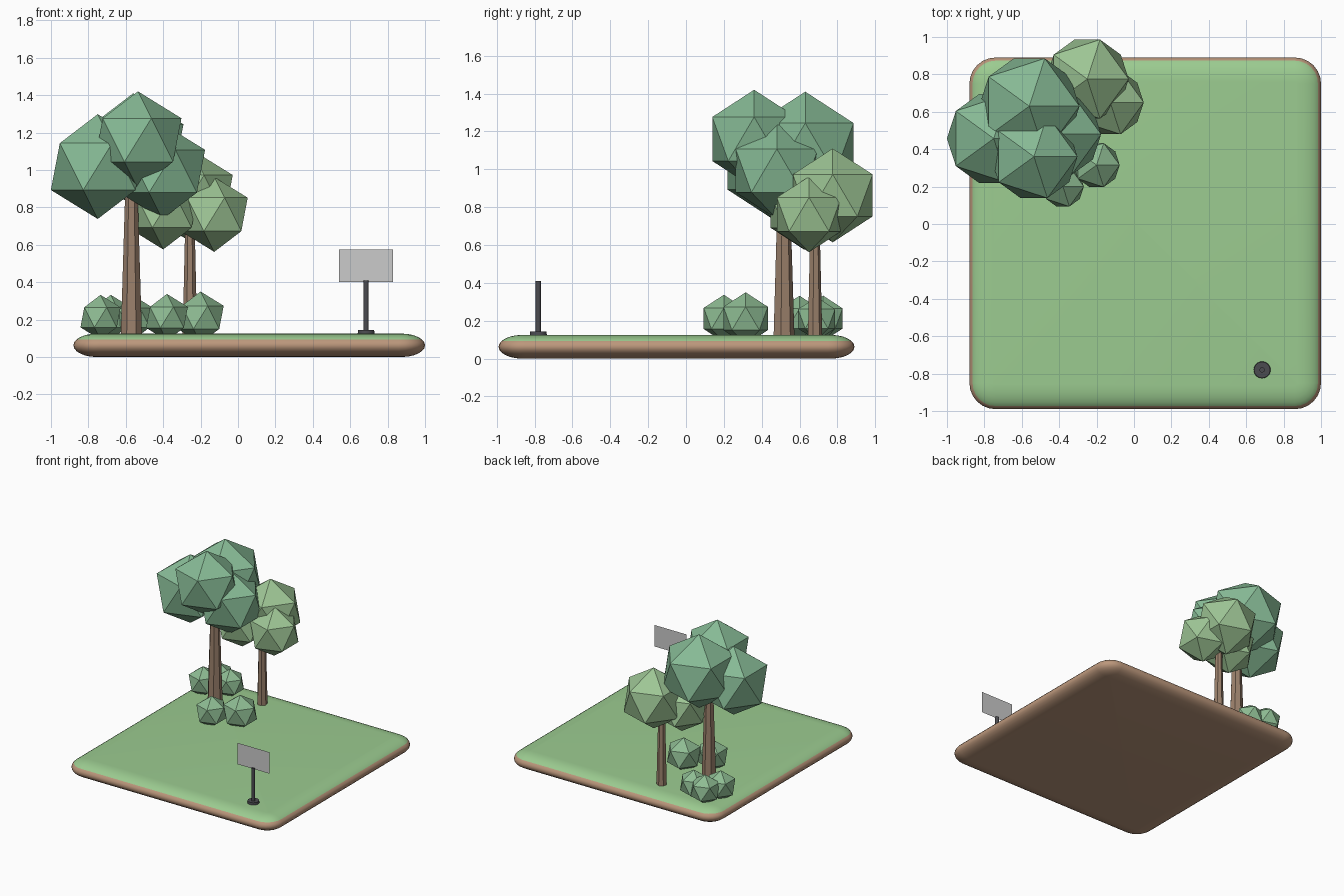
import bpy, bmesh, math

if "Cube" in bpy.data.objects:
    bpy.data.objects.remove(bpy.data.objects["Cube"])


def material(name, rgb):
    m = bpy.data.materials.new(name)
    m.diffuse_color = (*rgb, 1)
    m.use_nodes = True
    m.node_tree.nodes["Principled BSDF"].inputs["Base Color"].default_value = m.diffuse_color
    return m


GRASS = material("grass_green", (0.33, 0.60, 0.28))
SOIL = material("soil_brown", (0.50, 0.31, 0.20))
BARK = material("bark_brown", (0.33, 0.22, 0.15))
LEAF_DARK = material("leaf_dark", (0.24, 0.49, 0.30))
LEAF_LIGHT = material("leaf_light", (0.34, 0.56, 0.30))
LEAF_BUSH = material("leaf_bush", (0.27, 0.50, 0.29))
METAL = material("dark_metal", (0.07, 0.07, 0.08))

GROUND = 0.125  # height of the lawn


def finish(name, bm, *mats):
    me = bpy.data.meshes.new(name)
    bm.to_mesh(me)
    bm.free()
    for m in mats:
        me.materials.append(m)
    ob = bpy.data.objects.new(name, me)
    bpy.context.collection.objects.link(ob)
    return ob


def ball(name, x, y, z, r, mat):
    bm = bmesh.new()
    bmesh.ops.create_icosphere(bm, subdivisions=1, radius=r)
    finish(name, bm, mat).location = (x, y, z)


def column(name, x, y, z0, z1, r0, r1, sides, mat):
    bm = bmesh.new()
    bmesh.ops.create_cone(bm, cap_ends=True, segments=sides,
                          radius1=r0, radius2=r1, depth=z1 - z0)
    ob = finish(name, bm, mat)
    ob.location = (x, y, (z0 + z1) / 2)
    return ob


# Ground slab: rounded square rings stacked along a half-ellipse edge profile
def slab():
    half, corner, inset, h = 0.94, 0.14, 0.125, GROUND / 2
    steps, arc = 12, 6
    bm = bmesh.new()
    rings = []
    for i in range(steps + 1):
        t = math.radians(-90 + 180 * i / steps)
        r = corner - inset * (1 - math.cos(t))
        ring = []
        for q in range(4):
            mid = math.radians(45 + 90 * q)
            cx = math.copysign(half - corner, math.cos(mid))
            cy = math.copysign(half - corner, math.sin(mid))
            for k in range(arc + 1):
                a = math.radians(90 * q + 90 * k / arc)
                ring.append(bm.verts.new((cx + r * math.cos(a), cy + r * math.sin(a),
                                          h + h * math.sin(t))))
        rings.append(ring)
    n = len(rings[0])
    for i in range(steps):
        for j in range(n):
            k = (j + 1) % n
            f = bm.faces.new((rings[i][j], rings[i][k], rings[i + 1][k], rings[i + 1][j]))
            f.material_index = 0 if i >= 8 else 1
            f.smooth = True
    bm.faces.new(rings[-1]).smooth = True
    bottom = bm.faces.new(rings[0][::-1])
    bottom.material_index = 1
    bottom.smooth = True
    finish("ground_slab", bm, GRASS, SOIL).location = (0.06, -0.05, 0)


slab()

# Trunks
column("large_tree_trunk", -0.57, 0.515, GROUND - 0.01, 0.95, 0.058, 0.032, 7, BARK)
column("small_tree_trunk", -0.257, 0.68, GROUND - 0.01, 0.75, 0.04, 0.025, 7, BARK)

# Foliage clumps and bushes
clumps = {
    "large_tree_foliage": (LEAF_DARK, [
        (-0.535, 0.36, 1.16, 0.26), (-0.56, 0.63, 1.11, 0.30),
        (-0.75, 0.457, 1.018, 0.28), (-0.405, 0.48, 0.993, 0.256)]),
    "small_tree_foliage": (LEAF_LIGHT, [
        (-0.25, 0.775, 0.862, 0.248), (-0.127, 0.65, 0.762, 0.20),
        (-0.40, 0.625, 0.785, 0.21)]),
    "bush": (LEAF_BUSH, [
        (-0.735, 0.60, 0.212, 0.12), (-0.68, 0.725, 0.212, 0.12),
        (-0.555, 0.69, 0.21, 0.115), (-0.38, 0.20, 0.212, 0.125),
        (-0.20, 0.315, 0.212, 0.138)]),
}
for name, (mat, items) in clumps.items():
    for i, (x, y, z, r) in enumerate(items, 1):
        ball(f"{name}_{i}", x, y, z, r, mat)

# Sign: base disc, post and a thin grey board
SX, SY = 0.685, -0.78
for ob in (column("sign_base", SX, SY, GROUND, 0.143, 0.045, 0.043, 24, METAL),
           column("sign_post", SX, SY, 0.14, 0.41, 0.014, 0.014, 16, METAL)):
    bpy.context.view_layer.objects.active = ob
    bpy.ops.object.select_all(action='DESELECT')
    ob.select_set(True)
    bpy.ops.object.shade_smooth_by_angle(angle=math.radians(40))

bm = bmesh.new()
bm.faces.new([bm.verts.new((SX + dx, SY, z)) for dx, z in
              ((-0.145, 0.40), (0.145, 0.40), (0.145, 0.575), (-0.145, 0.575))])
finish("sign_board", bm)
